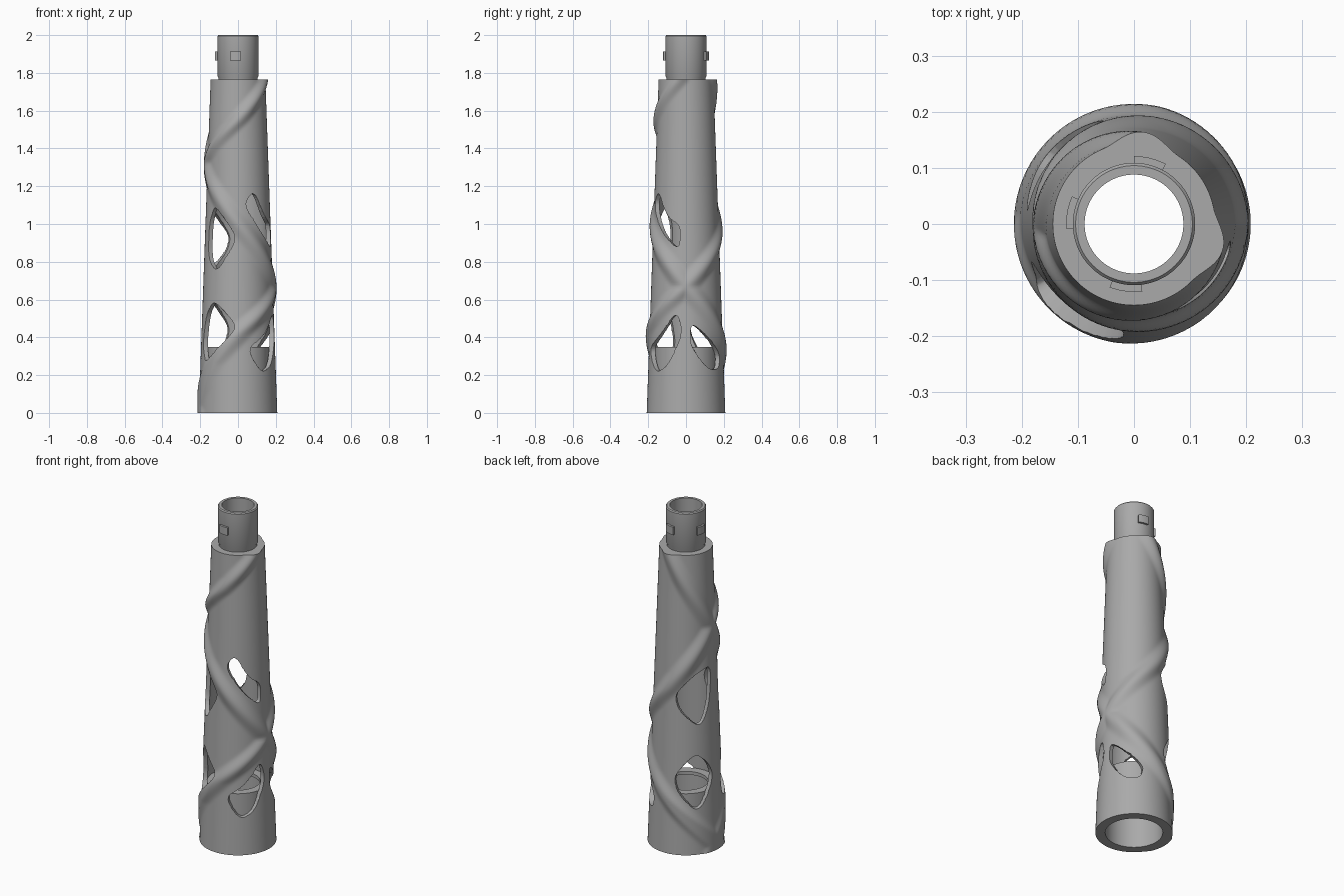
import bpy, bmesh, math
from math import radians, sin, cos, pi

cube = bpy.data.objects.get("Cube")
if cube:
    bpy.data.objects.remove(cube, do_unlink=True)

grey = bpy.data.materials.new("plain grey")
grey.use_nodes = True
grey.diffuse_color = (0.4, 0.4, 0.4, 1)
grey.node_tree.nodes["Principled BSDF"].inputs["Base Color"].default_value = (0.4, 0.4, 0.4, 1)

SEG = 144
TOP = 1.765


def make_object(name, bm):
    bmesh.ops.recalc_face_normals(bm, faces=bm.faces)
    mesh = bpy.data.meshes.new(name)
    bm.to_mesh(mesh)
    bm.free()
    obj = bpy.data.objects.new(name, mesh)
    bpy.context.collection.objects.link(obj)
    mesh.materials.append(grey)
    return obj


def smooth(obj):
    bpy.ops.object.select_all(action='DESELECT')
    obj.select_set(True)
    bpy.context.view_layer.objects.active = obj
    bpy.ops.object.shade_smooth_by_angle(angle=radians(32))


def lathe(name, profile, start=0, end=360, seg=SEG):
    """Turn a closed profile of (radius, z); radius may be a function of angle and z."""
    bm = bmesh.new()
    full = end - start == 360
    count = seg if full else seg + 1
    cols = []
    for i in range(count):
        a = radians(start + (end - start) * i / seg)
        col = []
        for r, z in profile:
            rad = r(a, z) if callable(r) else r
            col.append(bm.verts.new((rad * cos(a), rad * sin(a), z)))
        cols.append(col)
    n = len(profile)
    for i in range(seg):
        p, q = cols[i], cols[(i + 1) % count]
        for j in range(n):
            k = (j + 1) % n
            bm.faces.new((p[j], q[j], q[k], p[k]))
    if not full:
        bm.faces.new(cols[0])
        bm.faces.new(cols[-1])
    return make_object(name, bm)


def interpolate(keys, z):
    for (z0, a0), (z1, a1) in zip(keys, keys[1:]):
        if z <= z1 or (z1, a1) == keys[-1]:
            return a0 + (a1 - a0) * (z - z0) / (z1 - z0)


# Two ridges wind round the body in opposite directions: (height, angle)
RISING = [(0.03, 180), (0.26, 225), (0.42, 270), (0.67, 360), (0.97, 450),
          (1.32, 540), (1.55, 630), (1.76, 702)]
FALLING = [(0.03, 180), (0.34, 90), (0.67, 0), (1.0, -90), (1.33, -180), (1.74, -270)]


def base_radius(z):
    return 0.208 - 0.0358 * z


def outer_radius(a, z):
    bump = 0
    for keys in (RISING, FALLING):
        off = (math.degrees(a) - interpolate(keys, z) + 180) % 360 - 180
        if abs(off) < 28:
            bump = max(bump, cos(off / 28 * pi / 2) ** 2)
    return min(base_radius(z) + 0.02 * bump, 0.214)


# Main hollow body with ridged skin
ROWS = 130
profile = [(outer_radius, TOP * i / ROWS) for i in range(ROWS + 1)]
profile += [(0.088, TOP), (0.088, 1.72), (base_radius(1.7) - 0.022, 1.69),
            (base_radius(0.22) - 0.025, 0.22), (0.155, 0.22), (0.155, 0)]
body = lathe("ridged_body", profile)

# Window outlines as (angle, height), rounded by corner cutting
WINDOWS = {
    "front_right_upper": [(-135, 1.11), (-95, 0.95), (-97, 0.89), (-128, 0.74), (-152, 0.83), (-152, 1.0)],
    "front_right_lower": [(-132, 0.60), (-96, 0.48), (-95, 0.43), (-146, 0.25), (-162, 0.36), (-152, 0.52)],
    "front_left_upper": [(-60, 1.18), (-80, 1.10), (-45, 0.95), (-12, 0.86), (-9, 0.99), (-35, 1.04)],
    "front_left_lower": [(-15, 0.54), (-5, 0.42), (-28, 0.25), (-52, 0.21), (-76, 0.34), (-45, 0.41)],
    "back_left_lower": [(8, 0.47), (20, 0.45), (66, 0.31), (60, 0.23), (35, 0.23), (6, 0.36)],
    "back_right_upper": [(178, 1.10), (140, 1.06), (104, 0.94), (112, 0.85), (150, 0.74), (171, 0.88)],
    "back_right_lower": [(140, 0.60), (104, 0.46), (112, 0.36), (145, 0.24), (176, 0.44), (164, 0.53)],
}


def rounded(points):
    for _ in range(3):
        out = []
        for p, q in zip(points, points[1:] + points[:1]):
            for t in (0.2, 0.8):
                out.append(tuple(u + (v - u) * t for u, v in zip(p, q)))
        points = out
    return points


bpy.context.view_layer.objects.active = body
for name, outline in WINDOWS.items():
    bm = bmesh.new()
    loops = []
    for r in (0.12, 0.3):
        loops.append([bm.verts.new((r * cos(radians(a)), r * sin(radians(a)), z))
                      for a, z in rounded(outline)])
    inner, outer = loops
    n = len(inner)
    for i in range(n):
        j = (i + 1) % n
        bm.faces.new((inner[i], inner[j], outer[j], outer[i]))
    caps = [bm.faces.new(inner), bm.faces.new(outer)]
    bmesh.ops.triangulate(bm, faces=caps)
    cutter = make_object(name + "_cutter", bm)
    cutter.hide_render = True
    mod = body.modifiers.new(name, 'BOOLEAN')
    mod.operation = 'DIFFERENCE'
    mod.solver = 'EXACT'
    mod.object = cutter
    bpy.ops.object.modifier_apply(modifier=mod.name)
    bpy.data.objects.remove(cutter, do_unlink=True)
smooth(body)

# Socket sleeve inside the lower end, seen through the lower windows
smooth(lathe("socket_sleeve", [(0.155, 0.2), (0.168, 0.2), (0.168, 0.35),
                               (0.12, 0.35), (0.12, 0.33), (0.155, 0.33)]))

# Neck with chamfered rim
smooth(lathe("neck", [(0.088, 1.74), (0.104, 1.74), (0.104, 1.775), (0.109, 1.785),
                      (0.109, 1.994), (0.104, 2.0), (0.088, 2.0)]))

# Three locking lugs round the neck
for i, start in enumerate((62, 156, 249)):
    smooth(lathe("locking_lug_%d" % (i + 1),
                 [(0.1, 1.865), (0.121, 1.865), (0.121, 1.912), (0.1, 1.912)],
                 start, start + 28, 10))
